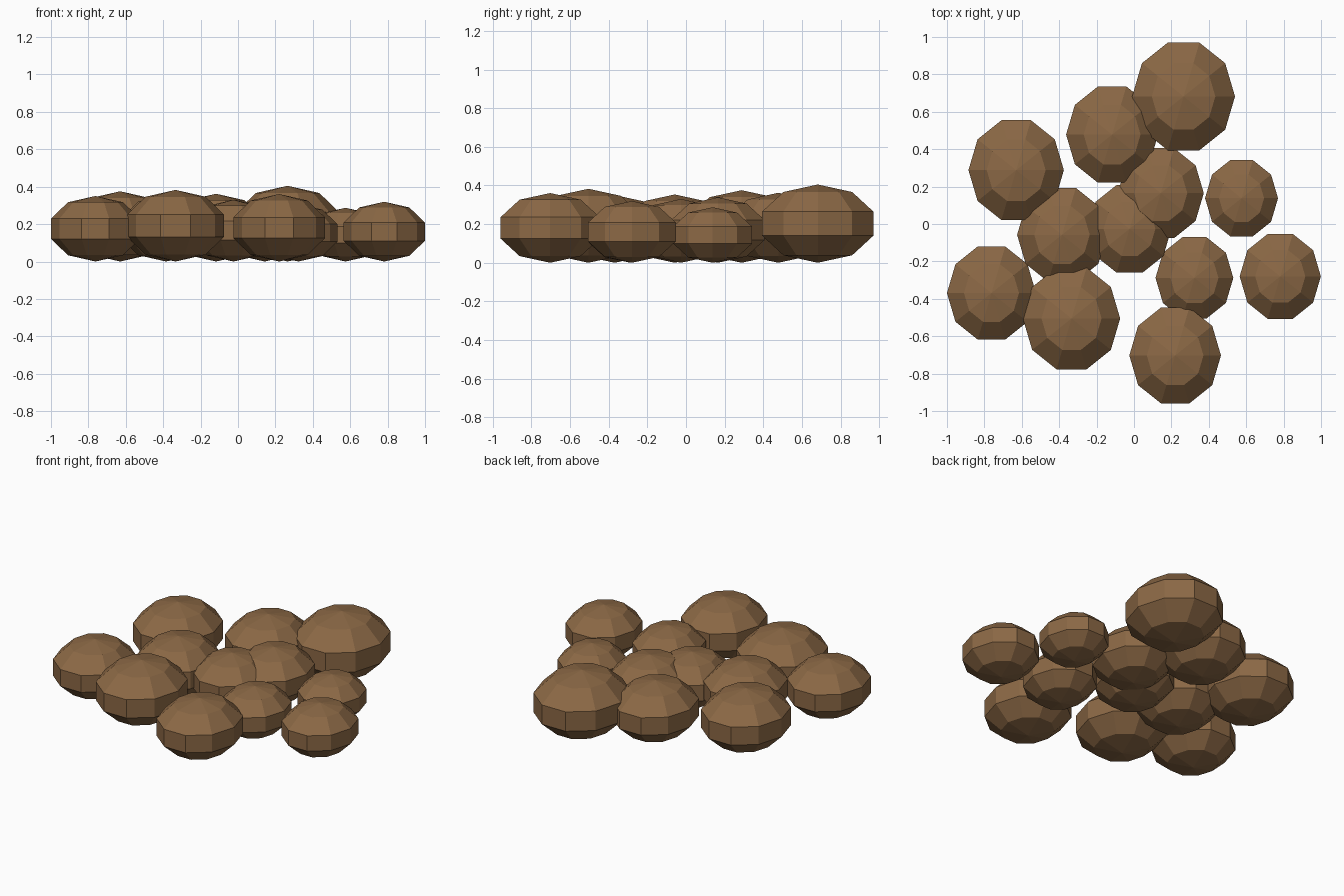
import bpy
import bmesh
import math
from mathutils import Matrix

cube = bpy.data.objects.get("Cube")
if cube:
    bpy.data.objects.remove(cube, do_unlink=True)

# Single earthy brown
brown = bpy.data.materials.new("earth_brown")
brown.use_nodes = True
color = (0.26, 0.14, 0.06, 1.0)
brown.diffuse_color = color
bsdf = next(n for n in brown.node_tree.nodes if n.type == "BSDF_PRINCIPLED")
bsdf.inputs["Base Color"].default_value = color

SEGMENTS, RINGS = 10, 5
LENGTH_RATIO, HEIGHT_RATIO = 1.1, 0.7
WIDEST_RING = math.cos(math.pi / SEGMENTS)


def add_stone(name, x, y, half_width):
    """Flattened low-poly sphere resting on the ground."""
    radius = half_width / WIDEST_RING
    bm = bmesh.new()
    bmesh.ops.create_uvsphere(bm, u_segments=SEGMENTS, v_segments=RINGS, radius=radius)
    # Point a corner of the ten-sided outline along x
    if max(v.co.x for v in bm.verts) < half_width * 0.99:
        bm.transform(Matrix.Rotation(math.pi / SEGMENTS, 4, "Z"))
    bm.transform(Matrix.Diagonal((1, LENGTH_RATIO, HEIGHT_RATIO, 1)))
    mesh = bpy.data.meshes.new(name)
    bm.to_mesh(mesh)
    bm.free()
    mesh.materials.append(brown)
    stone = bpy.data.objects.new(name, mesh)
    stone.location = (x, y, radius * HEIGHT_RATIO)
    bpy.context.collection.objects.link(stone)


# Scattered stones: name, centre x, centre y, half width
stones = [
    ("stone_back_large", 0.265, 0.682, 0.275),
    ("stone_back_middle", -0.117, 0.478, 0.246),
    ("stone_back_right", -0.63, 0.288, 0.255),
    ("stone_centre_left", 0.143, 0.165, 0.23),
    ("stone_left_small", 0.575, 0.138, 0.195),
    ("stone_centre_right", -0.385, -0.058, 0.24),
    ("stone_centre", -0.024, -0.026, 0.224),
    ("stone_front_right_large", -0.334, -0.505, 0.26),
    ("stone_far_right", -0.762, -0.369, 0.238),
    ("stone_front_left_inner", 0.323, -0.288, 0.208),
    ("stone_far_left", 0.782, -0.28, 0.217),
    ("stone_front", 0.22, -0.703, 0.245),
]
for stone in stones:
    add_stone(*stone)
